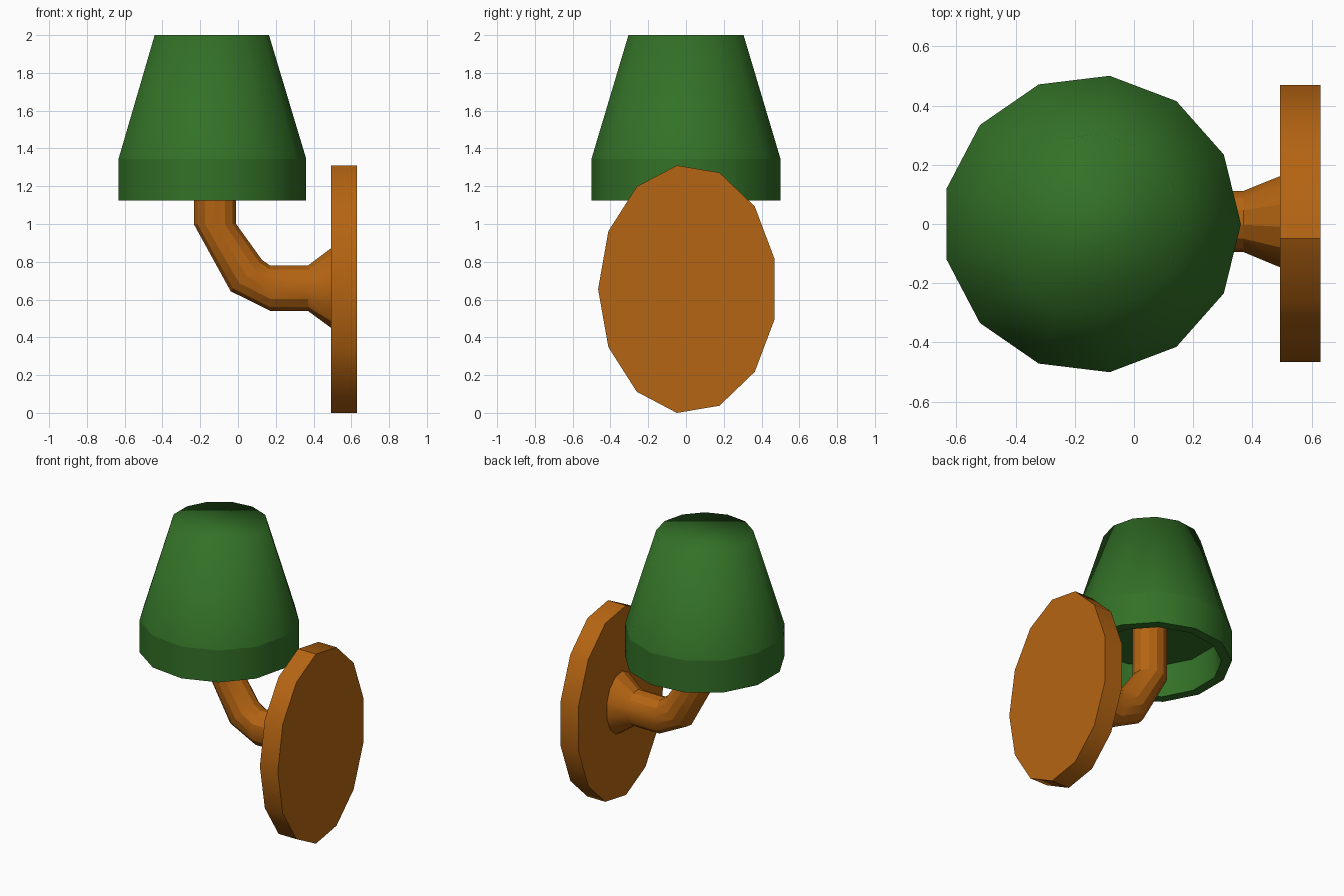
import bpy, bmesh, math
from mathutils import Vector

if "Cube" in bpy.data.objects:
    bpy.data.objects.remove(bpy.data.objects["Cube"])

SIDES = 13
ANGLES = [2 * math.pi * i / SIDES for i in range(SIDES)]


def material(name, rgb):
    m = bpy.data.materials.new(name)
    m.diffuse_color = (*rgb, 1)
    m.use_nodes = True
    m.node_tree.nodes["Principled BSDF"].inputs["Base Color"].default_value = m.diffuse_color
    return m


GREEN = material("green", (0.033, 0.165, 0.020))
ORANGE = material("orange", (0.46, 0.128, 0.006))


def loft(name, rings, mat):
    """Skin a list of equal rings and close both ends."""
    bm = bmesh.new()
    loops = [[bm.verts.new(p) for p in ring] for ring in rings]
    for a, b in zip(loops, loops[1:]):
        for i in range(SIDES):
            j = (i + 1) % SIDES
            bm.faces.new((a[i], a[j], b[j], b[i]))
    bm.faces.new(loops[0])
    bm.faces.new(loops[-1])
    bmesh.ops.recalc_face_normals(bm, faces=bm.faces)
    me = bpy.data.meshes.new(name)
    bm.to_mesh(me)
    bm.free()
    me.materials.append(mat)
    ob = bpy.data.objects.new(name, me)
    bpy.context.collection.objects.link(ob)
    return ob


def smooth(ob, degrees):
    bpy.ops.object.select_all(action='DESELECT')
    ob.select_set(True)
    bpy.context.view_layer.objects.active = ob
    bpy.ops.object.shade_smooth_by_angle(angle=math.radians(degrees))


def flat_ring(x, r, z):
    return [Vector((x + r * math.cos(a), r * math.sin(a), z)) for a in ANGLES]


def arm_ring(x, z, turn, ry, rn, y=0.01):
    """Ring across the arm; turn 0 runs towards -x, turn 90 runs up."""
    t = math.radians(turn)
    n = Vector((math.sin(t), 0, math.cos(t)))
    return [Vector((x, y - ry * math.cos(a), z)) + n * rn * math.sin(a) for a in ANGLES]


# Lamp shade: hollow lower band, tapered body, closed softly shaded top
shade = loft("shade", [flat_ring(-0.143, r, z) for r, z in (
    (0.43, 1.345), (0.44, 1.125), (0.504, 1.125), (0.504, 1.345), (0.307, 2.0))], GREEN)
smooth(shade, 30)
for e in shade.data.edges:
    heights = [shade.data.vertices[v].co.z for v in e.vertices]
    radii = [math.hypot(shade.data.vertices[v].co.x + 0.143, shade.data.vertices[v].co.y)
             for v in e.vertices]
    if min(heights) > 1.9:
        e.use_edge_sharp = False          # top rim blends into the body
    elif abs(heights[0] - heights[1]) < 0.01 and min(radii) > 0.5:
        e.use_edge_sharp = True           # crisp line above the band

# Curved arm, flared where it meets the wall plate
arm = loft("arm", [arm_ring(*v) for v in (
    (0.50, 0.661, 0, 0.159, 0.218),
    (0.37, 0.660, 0, 0.105, 0.121),
    (0.17, 0.660, 0, 0.105, 0.121),
    (0.044, 0.727, 45, 0.105, 0.118),
    (-0.122, 1.0, 90, 0.105, 0.113),
    (-0.122, 1.36, 90, 0.105, 0.113))], ORANGE)
smooth(arm, 25)

# Oval wall plate
plate = loft("wall_plate", [arm_ring(x, 0.655, 0, 0.4744, 0.66, 0.009)
                            for x in (0.63, 0.493)], ORANGE)
smooth(plate, 35)
